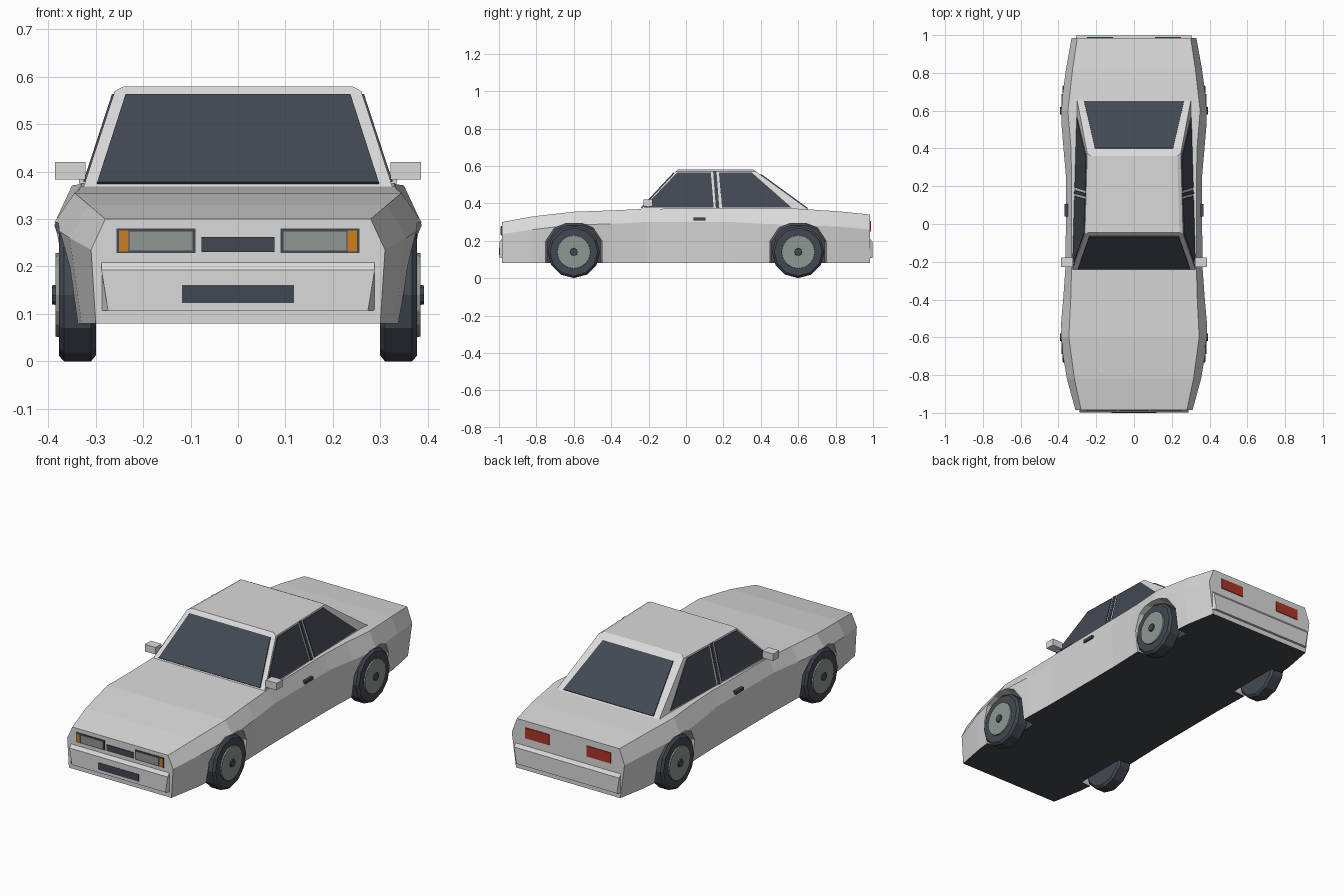
import bpy
import bmesh
import math
from mathutils import Vector

cube = bpy.data.objects.get("Cube")
if cube:
    bpy.data.objects.remove(cube, do_unlink=True)


def material(name, rgb):
    mat = bpy.data.materials.new(name)
    mat.use_nodes = True
    mat.diffuse_color = (*rgb, 1)
    mat.node_tree.nodes["Principled BSDF"].inputs["Base Color"].default_value = (*rgb, 1)
    return mat


PAINT = material("silver_paint", (0.70, 0.70, 0.70))
DARK = material("dark_glass_and_rubber", (0.055, 0.066, 0.084))
GREY = material("lens_and_wheel_grey", (0.28, 0.31, 0.29))
ORANGE = material("indicator_orange", (0.60, 0.21, 0.015))
RED = material("tail_light_red", (0.42, 0.035, 0.02))


def finish(name, bm, *mats):
    bmesh.ops.recalc_face_normals(bm, faces=bm.faces)
    mesh = bpy.data.meshes.new(name)
    bm.to_mesh(mesh)
    bm.free()
    for mat in mats:
        mesh.materials.append(mat)
    obj = bpy.data.objects.new(name, mesh)
    bpy.context.collection.objects.link(obj)
    return obj


def loft(name, rings, *mats, rule=None):
    """Join equal-length rings of points into a closed solid."""
    bm = bmesh.new()
    rows = [[bm.verts.new(p) for p in ring] for ring in rings]
    n = len(rows[0])
    for a, b in zip(rows, rows[1:]):
        for i in range(n):
            j = (i + 1) % n
            bm.faces.new((a[i], a[j], b[j], b[i]))
    bm.faces.new(rows[0])
    bm.faces.new(rows[-1])
    bmesh.ops.recalc_face_normals(bm, faces=bm.faces)
    if rule:
        for f in bm.faces:
            f.material_index = rule(f)
    return finish(name, bm, *mats)


def plate(name, points, push, mat):
    """Thin panel: an outline pushed outwards, slightly sunk into the surface."""
    pts = [Vector(p) for p in points]
    push = Vector(push)
    return loft(name, [[p - push * 0.5 for p in pts], [p + push for p in pts]], mat)


def box(name, x, y, z, mat):
    ring = lambda h: [(x[0], y[0], h), (x[1], y[0], h), (x[1], y[1], h), (x[0], y[1], h)]
    return loft(name, [ring(z[0]), ring(z[1])], mat)


# Body: stations of y, sill width, shoulder width and height, deck width and height
stations = [
    (-0.985, 0.30, 0.31, 0.235, 0.28, 0.30),
    (-0.82, 0.33, 0.355, 0.26, 0.315, 0.33),
    (-0.60, 0.355, 0.393, 0.285, 0.345, 0.355),
    (-0.40, 0.35, 0.375, 0.29, 0.335, 0.362),
    (-0.22, 0.345, 0.362, 0.30, 0.33, 0.37),
    (0.25, 0.345, 0.36, 0.30, 0.33, 0.375),
    (0.42, 0.35, 0.375, 0.29, 0.335, 0.373),
    (0.60, 0.355, 0.39, 0.285, 0.35, 0.371),
    (0.82, 0.335, 0.36, 0.275, 0.325, 0.357),
    (0.985, 0.305, 0.33, 0.26, 0.30, 0.34),
]
rings = []
for y, sill, shoulder, sz, deck, dz in stations:
    half = [(sill, 0.08), (shoulder, sz), (deck, dz)]
    outline = half + [(-x, z) for x, z in reversed(half)]
    rings.append([(x, y, z) for x, z in outline])
body = loft("body", rings, PAINT, DARK, rule=lambda f: int(f.normal.z < -0.9))

# Wheel arches: flared cutters with painted lips and dark inner walls
arch = [(-0.157, -0.15), (-0.153, 0.06), (-0.105, 0.13), (-0.045, 0.153)]
arch += [(-a, b) for a, b in reversed(arch)]
for side in (-1, 1):
    for wy in (-0.6, 0.6):
        ring = lambda x, s: [(side * x, wy + a * s, 0.14 + b * s) for a, b in arch]
        cutter = loft("arch_cutter", [ring(0.28, 0.93), ring(0.42, 1.02)], PAINT, DARK,
                      rule=lambda f: int(abs(f.normal.x) > 0.9))
        cutter.hide_render = True
        mod = body.modifiers.new("arch", "BOOLEAN")
        mod.operation = "DIFFERENCE"
        mod.solver = "EXACT"
        mod.object = cutter
        bpy.context.view_layer.objects.active = body
        bpy.ops.object.modifier_apply(modifier=mod.name)
        bpy.data.objects.remove(cutter, do_unlink=True)


# Cabin: planar sides, sloped screens and a chamfered roof edge
def side_x(y, z):
    return 0.325 - 0.028 * (y + 0.24) - 0.30 * (z - 0.37)


def cabin_ring(front, back, z, inset=0.0):
    f, b = side_x(front, z) - inset, side_x(back, z) - inset
    return [(-f, front, z), (f, front, z), (b, back, z), (-b, back, z)]


loft("cabin", [cabin_ring(-0.245, 0.657, 0.365), cabin_ring(-0.055, 0.375, 0.57),
               cabin_ring(-0.045, 0.36, 0.58, 0.016)], PAINT)


# Front and rear screens
def screen(name, low, high, low_w, high_w, z0, z1, push):
    y = lambda z: low + (high - low) * (z - 0.365) / 0.205
    plate(name, [(-low_w, y(z0), z0), (low_w, y(z0), z0),
                 (high_w, y(z1), z1), (-high_w, y(z1), z1)], push, DARK)


screen("windscreen", -0.245, -0.055, 0.297, 0.237, 0.374, 0.56, (0, -0.004, 0.004))
screen("rear_window", 0.657, 0.375, 0.264, 0.206, 0.372, 0.553, (0, 0.003, 0.004))

# Side windows and the dark centre pillar strip
panes = {
    "front_side_window": [(-0.225, 0.378), (0.148, 0.378), (0.133, 0.563), (-0.048, 0.563)],
    "pillar_strip": [(0.160, 0.374), (0.178, 0.374), (0.163, 0.568), (0.145, 0.568)],
    "rear_side_window": [(0.193, 0.378), (0.563, 0.378), (0.352, 0.563), (0.176, 0.563)],
}
for side, label in ((1, "left_"), (-1, "right_")):
    for name, outline in panes.items():
        plate(label + name, [(side * side_x(y, z), y, z) for y, z in outline],
              (side * 0.004, 0, 0.001), DARK)

    # Mirrors and door handles
    xs = lambda a, b: (side * a, side * b)
    box(label + "mirror", xs(0.322, 0.386), (-0.228, -0.178), (0.383, 0.42), PAINT)
    box(label + "mirror_arm", xs(0.30, 0.335), (-0.212, -0.194), (0.375, 0.395), PAINT)
    box(label + "door_handle", xs(0.34, 0.367), (0.04, 0.105), (0.307, 0.323), DARK)

    # Headlights, indicators and tail lights
    box(label + "headlight_frame", xs(0.09, 0.256), (-0.988, -0.98), (0.228, 0.28), DARK)
    box(label + "headlight", xs(0.096, 0.229), (-0.991, -0.985), (0.234, 0.274), GREY)
    box(label + "indicator", xs(0.231, 0.251), (-0.991, -0.985), (0.232, 0.276), ORANGE)
    box(label + "tail_light", xs(0.11, 0.25), (0.98, 0.989), (0.25, 0.306), RED)

# Grille
box("grille", (-0.077, 0.077), (-0.989, -0.98), (0.23, 0.262), DARK)

# Bumpers with a sloped top and tapered ends
for name, d, w in (("front_bumper", -1, 0.288), ("rear_bumper", 1, 0.308)):
    ring = lambda y, low_w, top: [(-low_w, d * y, 0.107), (low_w, d * y, 0.107),
                                  (w, d * y, top), (-w, d * y, top)]
    loft(name, [ring(0.975, w, 0.21), ring(0.984, w, 0.21), ring(0.998, w - 0.014, 0.192)], PAINT)
box("lower_intake", (-0.118, 0.118), (-1.0, -0.992), (0.123, 0.161), DARK)


# Wheels: chamfered tyre, grey disc and dark centre cap
def lathe(name, centre, side, profile, sides, mat):
    rows = []
    for x, r in profile:
        turn = [2 * math.pi * k / sides for k in range(sides)]
        rows.append([(side * x, centre + r * math.sin(t), 0.14 + r * math.cos(t)) for t in turn])
    loft(name, rows, mat)


for side, a in ((1, "left"), (-1, "right")):
    for wy, b in ((-0.6, "front"), (0.6, "rear")):
        tag = b + "_" + a
        lathe(tag + "_tyre", wy, side,
              [(0.30, 0.128), (0.31, 0.14), (0.367, 0.14), (0.378, 0.128)], 12, DARK)
        lathe(tag + "_wheel_disc", wy, side, [(0.37, 0.09), (0.385, 0.088)], 16, GREY)
        lathe(tag + "_centre_cap", wy, side, [(0.38, 0.022), (0.392, 0.02)], 8, DARK)
